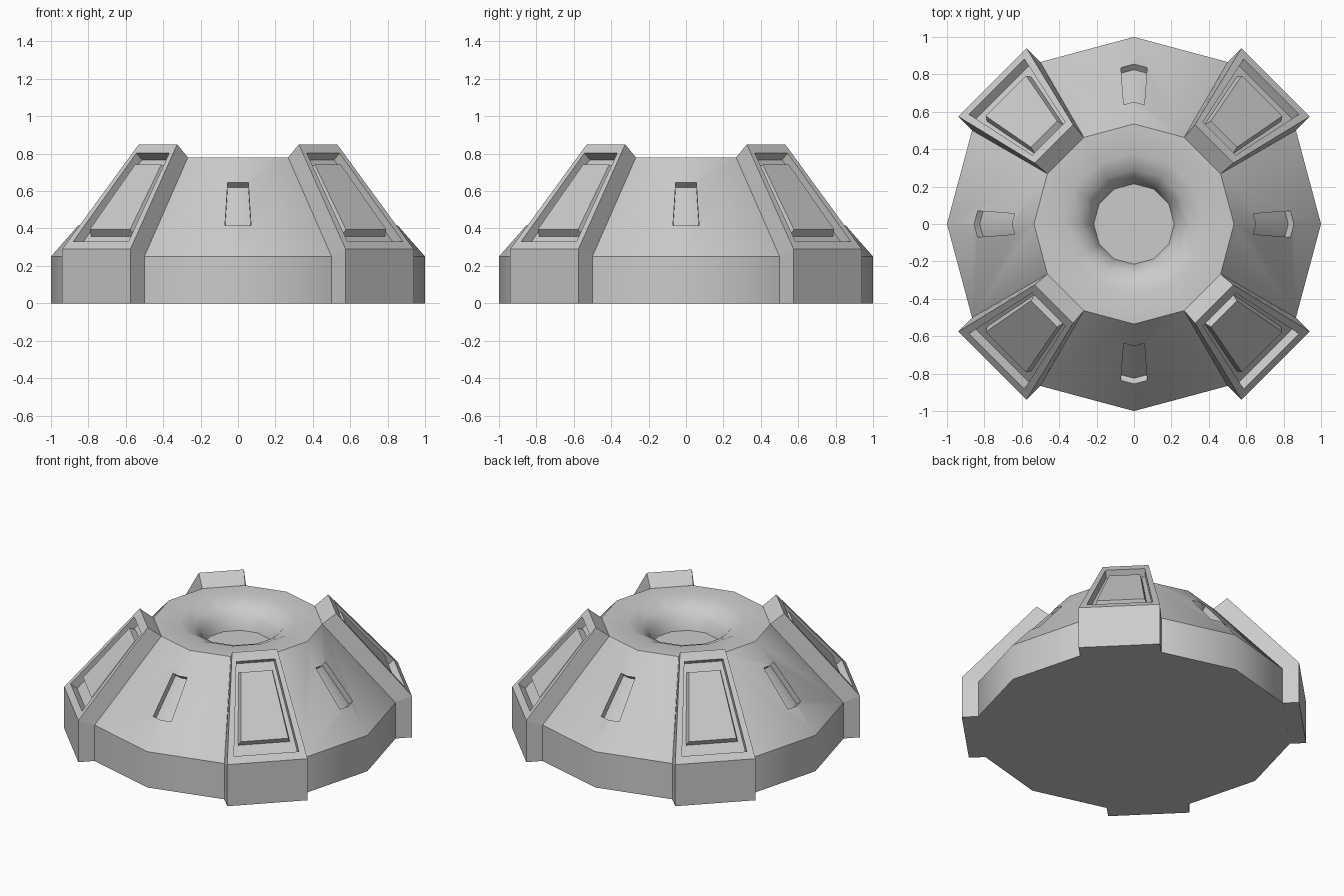
import bpy, bmesh
from math import radians, sin, cos, pi, tan
from mathutils import Vector, Matrix

if "Cube" in bpy.data.objects:
    bpy.data.objects.remove(bpy.data.objects["Cube"])


def finish(name, bm):
    bmesh.ops.recalc_face_normals(bm, faces=bm.faces[:])
    me = bpy.data.meshes.new(name)
    bm.to_mesh(me)
    bm.free()
    ob = bpy.data.objects.new(name, me)
    bpy.context.collection.objects.link(ob)
    return ob


# Body: twelve-sided lathe with a funnel crater in the top
def lathe(name, profile, n=12):
    bm = bmesh.new()
    rings = [[bm.verts.new((r * cos(2 * pi * i / n), r * sin(2 * pi * i / n), z))
              for i in range(n)] for r, z in profile]
    for a, b in zip(rings, rings[1:]):
        for i in range(n):
            j = (i + 1) % n
            bm.faces.new((a[i], a[j], b[j], b[i]))
    bm.faces.new(rings[0])
    bm.faces.new(rings[-1])
    return finish(name, bm)


body = lathe("dome_body", [(1, 0), (1, .25), (.535, .78), (.375, .78),
                           (.29, .745), (.237, .69), (.215, .615)])

# Slot cutters: folded to follow the body's ridge lines
bm = bmesh.new()
normal = Vector((.752, 0, .66))
for k in range(4):
    rot = Matrix.Rotation(k * pi / 2, 3, 'Z')
    ends = []
    for r, z, w in ((.855, .415, .07), (.653, .645, .055)):
        pts = []
        for d, ws in ((-.04, (-w, 0, w)), (.06, (w, 0, -w))):
            for y in ws:
                x = r - abs(y) * tan(radians(15))
                pts.append(bm.verts.new(rot @ (Vector((x, y, z)) + normal * d)))
        ends.append(pts)
    a, b = ends
    for i in range(6):
        j = (i + 1) % 6
        bm.faces.new((a[i], a[j], b[j], b[i]))
    for e in ends:
        bm.faces.new((e[0], e[1], e[4], e[5]))
        bm.faces.new((e[1], e[2], e[3], e[4]))
cutter = finish("slot_cutter", bm)
cutter.hide_render = True

mod = body.modifiers.new("slots", 'BOOLEAN')
mod.operation = 'DIFFERENCE'
mod.solver = 'EXACT'
mod.object = cutter
bpy.context.view_layer.objects.active = body
body.select_set(True)
cutter.select_set(False)
bpy.ops.object.modifier_apply(modifier=mod.name)
bpy.data.objects.remove(cutter)
bpy.ops.object.shade_smooth_by_angle(angle=radians(35))


# Buttress: thick slab on a diagonal facet, with a recess and raised plate
def buttress(name, angle):
    bm = bmesh.new()
    outline = [(.966, .258, 0), (1.071, .258, 0), (1.071, .258, .29),
               (.605, .145, .85), (.517, .138, .78), (.966, .258, .25)]
    L = [bm.verts.new((u, -v, z)) for u, v, z in outline]
    R = [bm.verts.new((u, v, z)) for u, v, z in outline]
    for i in range(6):
        if i != 2:
            j = (i + 1) % 6
            bm.faces.new((L[i], L[j], R[j], R[i]))
    for s in (L, R):
        bm.faces.new((s[0], s[1], s[2], s[5]))
        bm.faces.new((s[5], s[2], s[3], s[4]))
    # Panel loops: lower t, upper t, side margin, depth
    low, high = Vector((1.071, 0, .29)), Vector((.605, 0, .85))
    n = Vector((.769, 0, .64))
    prev = [L[2], R[2], R[3], L[3]]
    for t0, t1, m, d in ((.07, .915, .042, 0), (.07, .915, .042, .055),
                         (.185, .835, .074, .055), (.2, .82, .088, .012)):
        loop = []
        for t, s in ((t0, -1), (t0, 1), (t1, 1), (t1, -1)):
            p = low.lerp(high, t) - n * d
            p.y = s * (.258 + (.145 - .258) * t - m * (1 - .3 * t))
            loop.append(bm.verts.new(p))
        for i in range(4):
            j = (i + 1) % 4
            bm.faces.new((prev[i], prev[j], loop[j], loop[i]))
        prev = loop
    bm.faces.new(prev)
    ob = finish(name, bm)
    ob.rotation_euler.z = angle
    return ob


for k, side in enumerate(("back_right", "back_left", "front_left", "front_right")):
    buttress("buttress_" + side, radians(45 + 90 * k))
